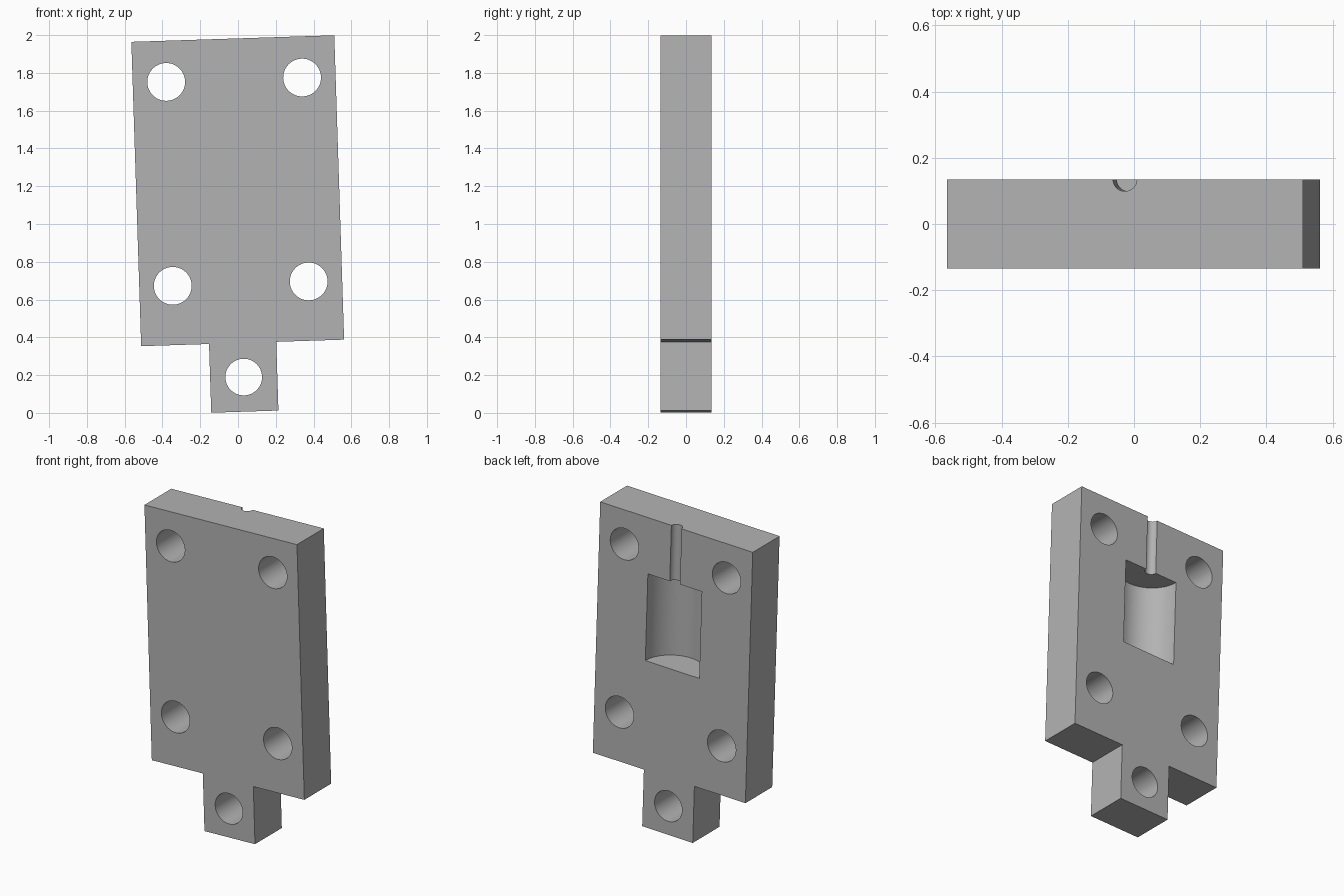
import bpy
import bmesh
from math import pi
from mathutils import Matrix, Vector

cube = bpy.data.objects.get("Cube")
if cube:
    bpy.data.objects.remove(cube, do_unlink=True)

HALF_W, HEIGHT, HALF_D = 0.5375, 1.612, 0.135
TAB_HALF, TAB_DROP = 0.178, 0.364
TILT = 0.0322

grey = bpy.data.materials.new("plain grey")
grey.use_nodes = True
colour = (0.45, 0.45, 0.45, 1)
grey.diffuse_color = colour
grey.node_tree.nodes["Principled BSDF"].inputs["Base Color"].default_value = colour


def finish(bm, name):
    bmesh.ops.recalc_face_normals(bm, faces=bm.faces)
    mesh = bpy.data.meshes.new(name)
    bm.to_mesh(mesh)
    bm.free()
    mesh.materials.append(grey)
    obj = bpy.data.objects.new(name, mesh)
    bpy.context.collection.objects.link(obj)
    return obj


def cylinder(name, radius, length, centre, along_y):
    bm = bmesh.new()
    bmesh.ops.create_cone(bm, cap_ends=True, segments=64, radius1=radius,
                          radius2=radius, depth=length)
    if along_y:
        bmesh.ops.rotate(bm, matrix=Matrix.Rotation(pi / 2, 3, 'X'), verts=bm.verts)
    bmesh.ops.translate(bm, vec=centre, verts=bm.verts)
    obj = finish(bm, name)
    obj.hide_render = True
    return obj


# Plate with bottom tab, extruded from its outline
right = [(TAB_HALF, -TAB_DROP), (TAB_HALF, 0), (HALF_W, 0), (HALF_W, HEIGHT)]
outline = right + [(-x, z) for x, z in reversed(right)]
bm = bmesh.new()
front = bm.faces.new([bm.verts.new((x, -HALF_D, z)) for x, z in outline])
back = bmesh.ops.extrude_face_region(bm, geom=[front])["geom"]
bmesh.ops.translate(bm, vec=(0, 2 * HALF_D, 0),
                    verts=[v for v in back if isinstance(v, bmesh.types.BMVert)])
plate = finish(bm, "mounting_plate")

# Through holes
cutters = [cylinder("tab_hole_cutter", 0.097, 1, (0, 0, -0.181), True)]
for x in (-0.36, 0.36):
    for z in (0.314, 1.394):
        cutters.append(cylinder("bolt_hole_cutter", 0.1, 1, (x, 0, z), True))

# Half-round pocket and narrow channel in the back
low, high = 0.697, 1.254
cutters.append(cylinder("pocket_cutter", 0.19, high - low,
                        (0, HALF_D, (low + high) / 2), False))
cutters.append(cylinder("channel_cutter", 0.036, 0.6, (0, HALF_D, high + 0.2), False))

for cutter in cutters:
    cut = plate.modifiers.new(cutter.name, 'BOOLEAN')
    cut.operation = 'DIFFERENCE'
    cut.solver = 'EXACT'
    cut.object = cutter

# Apply the cuts and drop the cutters
bpy.context.view_layer.update()
result = bpy.data.meshes.new_from_object(
    plate.evaluated_get(bpy.context.evaluated_depsgraph_get()))
plate.modifiers.clear()
plate.data = result
for cutter in cutters:
    bpy.data.objects.remove(cutter, do_unlink=True)

# Slight lean, then smooth bores with crisp edges
plate.data.transform(Matrix.Translation(Vector((0.0245, 0, 0.3705)))
                     @ Matrix.Rotation(-TILT, 4, 'Y'))
bpy.ops.object.select_all(action='DESELECT')
plate.select_set(True)
bpy.context.view_layer.objects.active = plate
bpy.ops.object.shade_smooth_by_angle(angle=pi / 6)
